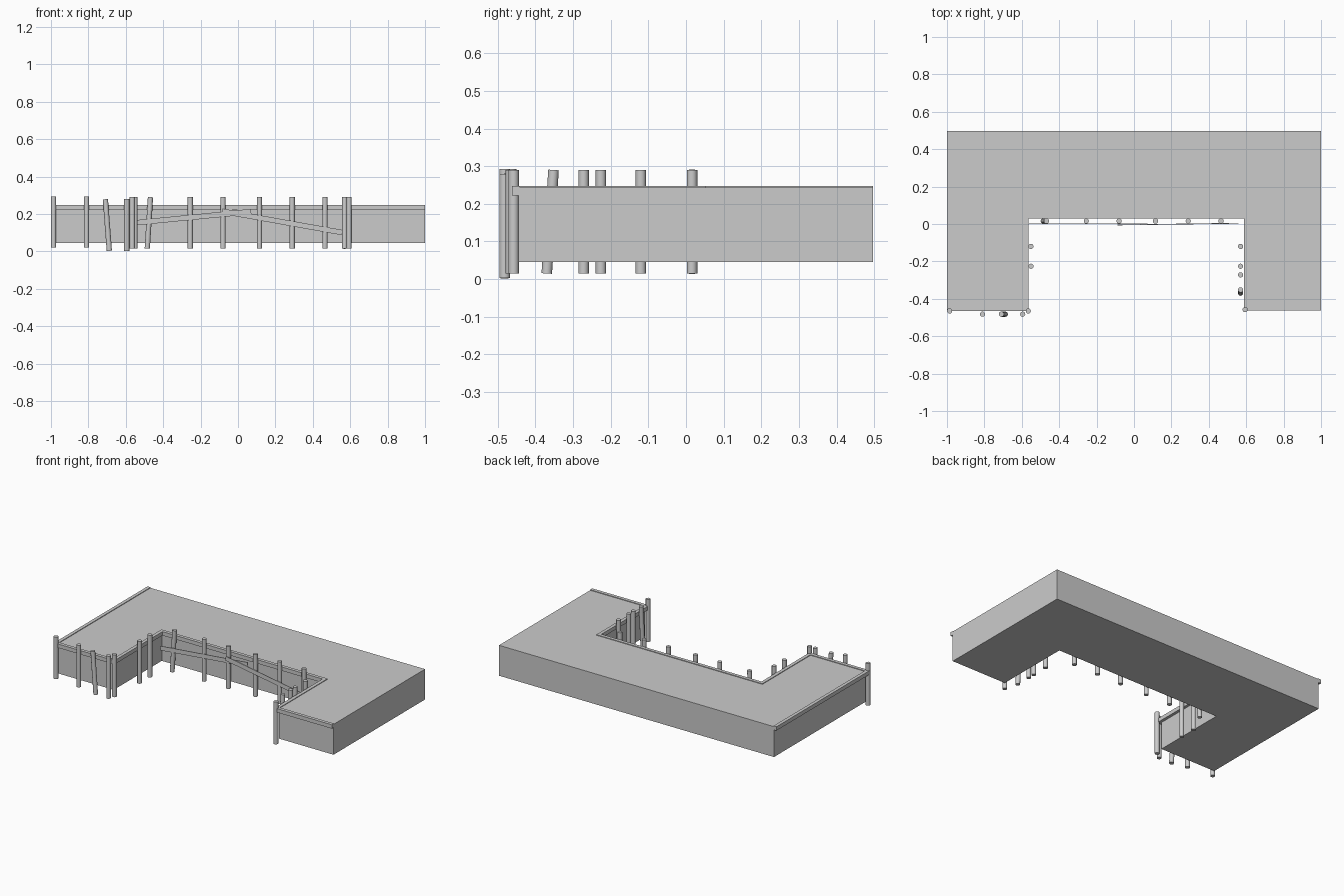
import bpy, bmesh, math
from mathutils import Vector

if "Cube" in bpy.data.objects:
    bpy.data.objects.remove(bpy.data.objects["Cube"])


def prism(name, pts, z0, z1):
    """Extrude a flat outline between two heights."""
    bm = bmesh.new()
    face = bm.faces.new([bm.verts.new((x, y, z0)) for x, y in pts])
    ext = bmesh.ops.extrude_face_region(bm, geom=[face])
    verts = [v for v in ext["geom"] if isinstance(v, bmesh.types.BMVert)]
    bmesh.ops.translate(bm, verts=verts, vec=(0, 0, z1 - z0))
    bmesh.ops.recalc_face_normals(bm, faces=bm.faces)
    me = bpy.data.meshes.new(name)
    bm.to_mesh(me)
    bm.free()
    ob = bpy.data.objects.new(name, me)
    bpy.context.collection.objects.link(ob)
    return ob


def edge_path(d):
    """Waterside edge of the dock, moved inland by d."""
    return [(-1 + d, 0.497), (-1 + d, -0.465 + d), (-0.565 - d, -0.465 + d),
            (-0.565 - d, 0.03 + d), (0.588 + d, 0.03 + d),
            (0.588 + d, -0.463 + d), (1, -0.463 + d)]


def post(name, bottom, top, r=0.014):
    a, b = Vector(bottom), Vector(top)
    d = b - a
    bpy.ops.mesh.primitive_cylinder_add(vertices=12, radius=r, depth=d.length,
                                        location=(a + b) / 2)
    ob = bpy.context.object
    ob.name = name
    ob.rotation_euler = d.to_track_quat('Z', 'Y').to_euler()
    bpy.ops.object.shade_smooth_by_angle(angle=math.radians(40))


def plank(name, a, b, height=0.028, thick=0.004):
    a, b = Vector(a), Vector(b)
    d = b - a
    bpy.ops.mesh.primitive_cube_add(size=1, location=(a + b) / 2)
    ob = bpy.context.object
    ob.name = name
    ob.scale = (d.length, thick, height)
    ob.rotation_euler = (0, -math.atan2(d.z, math.hypot(d.x, d.y)),
                         math.atan2(d.y, d.x))


# dock body and the slightly raised overhanging kerb
prism("dock_body", edge_path(0.018) + [(1, 0.497)], 0.045, 0.243)
prism("edge_kerb", edge_path(0) + edge_path(0.022)[::-1], 0.222, 0.247)

# upright posts: x, y, bottom, top
LOW, HIGH = 0.015, 0.29
uprights = [(-0.986, -0.465, 0.02, 0.293), (-0.81, -0.482, 0.02, 0.293),
            (-0.595, -0.482, 0.003, 0.28), (-0.565, -0.465, LOW, HIGH),
            (0.594, -0.458, LOW, HIGH), (0.57, -0.272, LOW, HIGH)]
uprights += [(x, 0.016, LOW, HIGH) for x in (-0.255, -0.08, 0.115, 0.29, 0.465)]
uprights += [(x, y, LOW, HIGH) for x in (-0.551, 0.57) for y in (-0.12, -0.226)]
for i, (x, y, z0, z1) in enumerate(uprights):
    post(f"mooring_post_{i}", (x, y, z0), (x, y, z1))

# leaning posts
post("leaning_post_front", (-0.688, -0.482, 0.003), (-0.709, -0.482, 0.279))
post("leaning_post_back", (-0.485, 0.016, LOW), (-0.468, 0.016, HIGH))
post("leaning_post_right", (0.57, -0.37, LOW), (0.57, -0.352, HIGH))

# loose planks across the back posts
plank("long_plank_left", (-0.56, 0.002, 0.152), (0.07, 0.002, 0.213))
plank("long_plank_right", (-0.085, -0.005, 0.215), (0.556, 0.004, 0.101))
